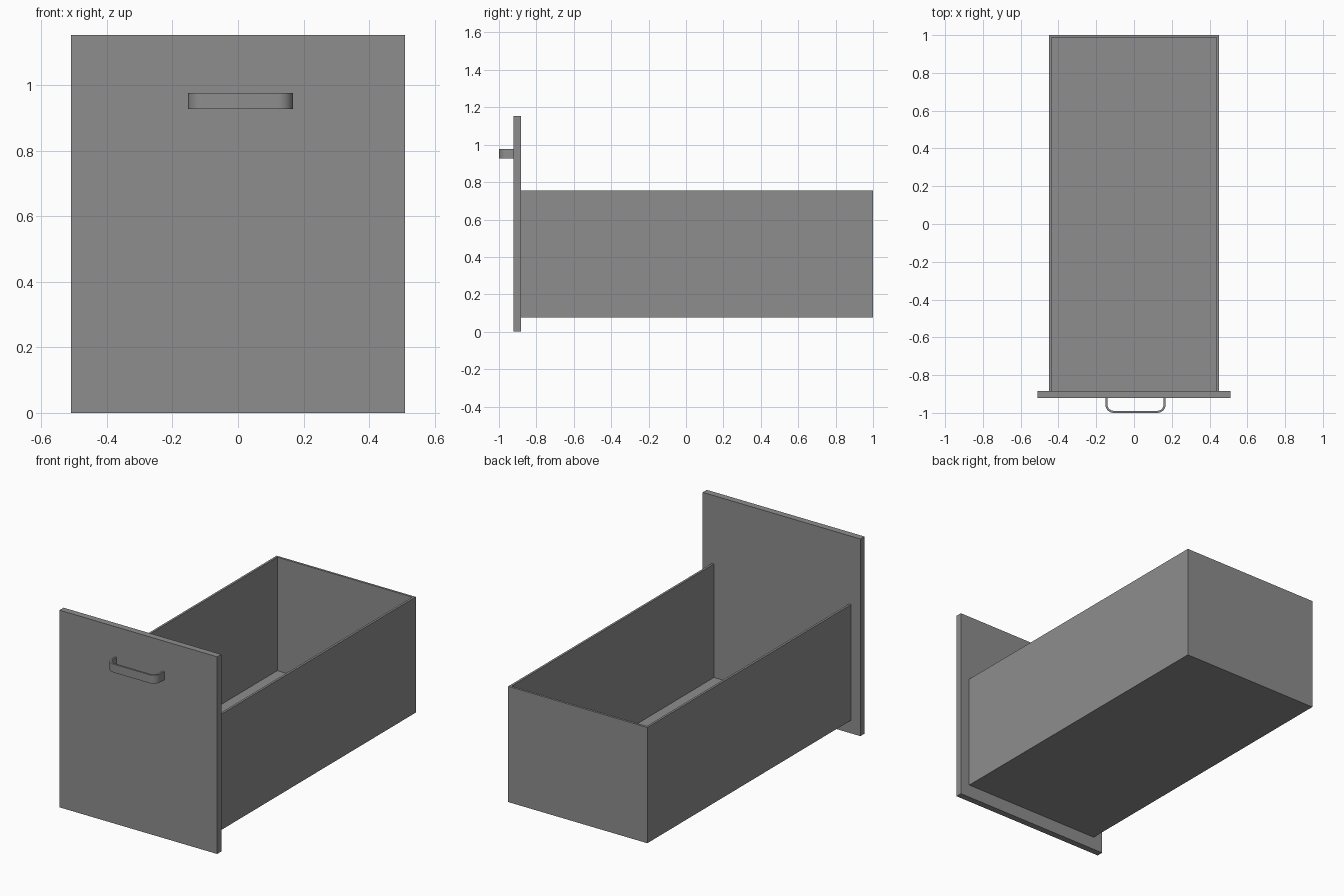
import bpy
import bmesh
from math import cos, sin, pi

cube = bpy.data.objects.get("Cube")
if cube:
    bpy.data.objects.remove(cube, do_unlink=True)

# Single grey finish
grey = bpy.data.materials.new("plain grey")
grey.use_nodes = True
colour = (0.27, 0.27, 0.27, 1)
grey.diffuse_color = colour
grey.node_tree.nodes["Principled BSDF"].inputs["Base Color"].default_value = colour


def finish(name, bm):
    bmesh.ops.recalc_face_normals(bm, faces=bm.faces)
    mesh = bpy.data.meshes.new(name)
    bm.to_mesh(mesh)
    bm.free()
    mesh.materials.append(grey)
    obj = bpy.data.objects.new(name, mesh)
    bpy.context.collection.objects.link(obj)
    return obj


def box(name, low, high):
    bm = bmesh.new()
    bmesh.ops.create_cube(bm, size=1)
    for v in bm.verts:
        v.co = [(a + b) / 2 + c * (b - a) for a, b, c in zip(low, high, v.co)]
    return finish(name, bm)


# Front panel
PANEL_FRONT, PANEL_BACK = -0.921, -0.883
box("front_panel", (-0.51, PANEL_FRONT, 0), (0.51, PANEL_BACK, 1.153))

# Open drawer box: two sides, back and floor
HALF, WALL, LOW, TOP = 0.45, 0.013, 0.077, 0.754
inner = HALF - WALL
box("left_side", (inner, PANEL_BACK, LOW), (HALF, 1, TOP))
box("right_side", (-HALF, PANEL_BACK, LOW), (-inner, 1, TOP))
box("back_wall", (-inner, 1 - WALL, LOW), (inner, 1, TOP))
box("drawer_floor", (-inner, PANEL_BACK, LOW), (inner, 1 - WALL, LOW + WALL))

# Handle: flat strap bent into a U with rounded corners
CENTRE, REACH, RADIUS, STRAP = 0.008, 0.16, 0.045, 0.011
STEPS = 8


def strap_outline(inset):
    """U-shaped path, seen from above, moved inwards by inset."""
    r = RADIUS - inset
    points = [(-REACH + inset, PANEL_FRONT)]
    for side, start in ((-1, pi), (1, 1.5 * pi)):
        for i in range(STEPS + 1):
            a = start + i / STEPS * pi / 2
            points.append((side * (REACH - RADIUS) + r * cos(a),
                           -1 + RADIUS + r * sin(a)))
    points.append((REACH - inset, PANEL_FRONT))
    return points


bm = bmesh.new()
rings = []
for outer, inside in zip(strap_outline(0), strap_outline(STRAP)):
    rings.append([bm.verts.new((CENTRE + x, y, z))
                  for (x, y), z in ((outer, 0.927), (outer, 0.976),
                                    (inside, 0.976), (inside, 0.927))])
for a, b in zip(rings, rings[1:]):
    for i in range(4):
        j = (i + 1) % 4
        bm.faces.new((a[i], a[j], b[j], b[i]))
bm.faces.new(rings[0])
bm.faces.new(rings[-1])
handle = finish("handle", bm)
bpy.context.view_layer.objects.active = handle
handle.select_set(True)
bpy.ops.object.shade_smooth_by_angle(angle=0.6)
